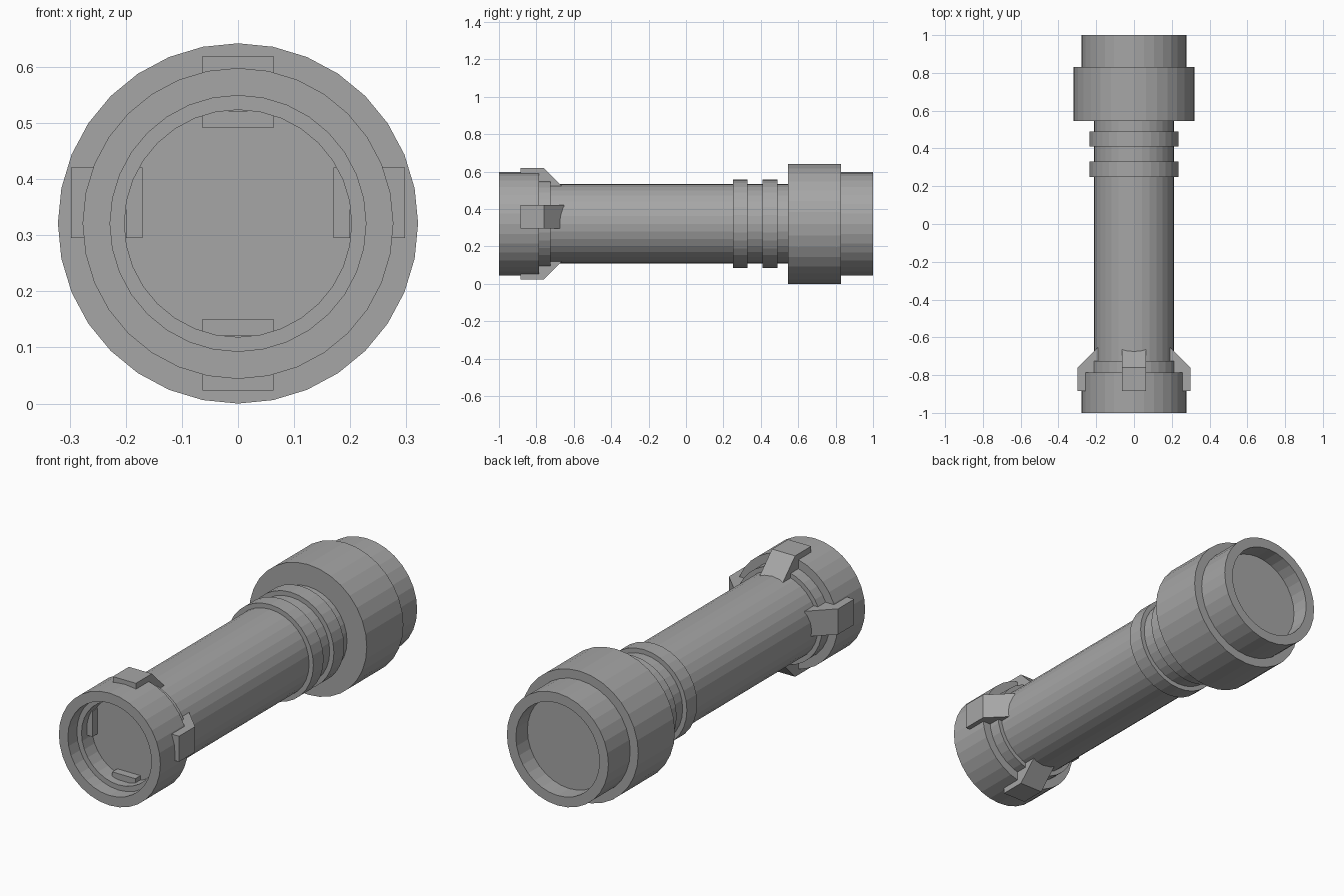
import bpy, bmesh, math
from mathutils import Matrix, Vector

if "Cube" in bpy.data.objects:
    bpy.data.objects.remove(bpy.data.objects["Cube"])

SIDES = 32
CZ = 0.321  # height of the long axis

grey = bpy.data.materials.new("plain grey")
grey.diffuse_color = (0.38, 0.38, 0.38, 1)
grey.use_nodes = True
grey.node_tree.nodes["Principled BSDF"].inputs["Base Color"].default_value = grey.diffuse_color


def finish(bm, name):
    bmesh.ops.recalc_face_normals(bm, faces=bm.faces)
    mesh = bpy.data.meshes.new(name)
    bm.to_mesh(mesh)
    bm.free()
    mesh.materials.append(grey)
    obj = bpy.data.objects.new(name, mesh)
    bpy.context.collection.objects.link(obj)
    return obj


def lathe(name, profile):
    """Turn (radius, y) points around the long axis, capping both ends."""
    bm = bmesh.new()
    rings = []
    for r, y in profile:
        rings.append([bm.verts.new((r * math.sin(2 * math.pi * i / SIDES), y,
                                    CZ + r * math.cos(2 * math.pi * i / SIDES)))
                      for i in range(SIDES)])
    for a, b in zip(rings, rings[1:]):
        for i in range(SIDES):
            j = (i + 1) % SIDES
            bm.faces.new((a[i], a[j], b[j], b[i]))
    bm.faces.new(rings[0])
    bm.faces.new(rings[-1])
    return finish(bm, name)


def prism(name, outline, half_width, angle, lift):
    """Extrude a (y, radius) outline sideways and turn it around the axis."""
    bm = bmesh.new()
    ends = [[bm.verts.new((s * half_width, y, r)) for y, r in outline] for s in (-1, 1)]
    n = len(outline)
    for i in range(n):
        j = (i + 1) % n
        bm.faces.new((ends[0][i], ends[0][j], ends[1][j], ends[1][i]))
    bm.faces.new(ends[0])
    bm.faces.new(ends[1])
    move = Matrix.Translation(Vector((0, 0, CZ + lift))) @ Matrix.Rotation(angle, 4, 'Y')
    bmesh.ops.transform(bm, matrix=move, verts=bm.verts)
    return finish(bm, name)


# Turned body: stepped front socket, collar, shaft with two rings, head, rear socket
lathe("body", [
    (0.2025, -0.85), (0.2025, -0.93), (0.228, -0.93), (0.228, -1.0),
    (0.277, -1.0), (0.277, -0.785), (0.235, -0.785), (0.235, -0.725),
    (0.213, -0.725), (0.213, 0.25), (0.236, 0.25), (0.236, 0.33),
    (0.213, 0.33), (0.213, 0.41), (0.236, 0.41), (0.236, 0.49),
    (0.213, 0.49), (0.213, 0.545), (0.321, 0.545), (0.321, 0.83),
    (0.277, 0.83), (0.277, 1.0), (0.228, 1.0), (0.228, 0.91)])

# Four outer clips with sloped backs, and four small tabs inside the front socket
clip = [(-0.885, 0.24), (-0.885, 0.298), (-0.76, 0.298), (-0.652, 0.19), (-0.75, 0.19)]
tab = [(-0.89, 0.17), (-0.89, 0.2), (-0.84, 0.2), (-0.84, 0.17)]
for k, side in enumerate(("top", "right", "bottom", "left")):
    lift = 0.037 if k % 2 else 0.0
    prism("clip_" + side, clip, 0.063, k * math.pi / 2, lift)
    prism("tab_" + side, tab, 0.063, k * math.pi / 2, lift)
